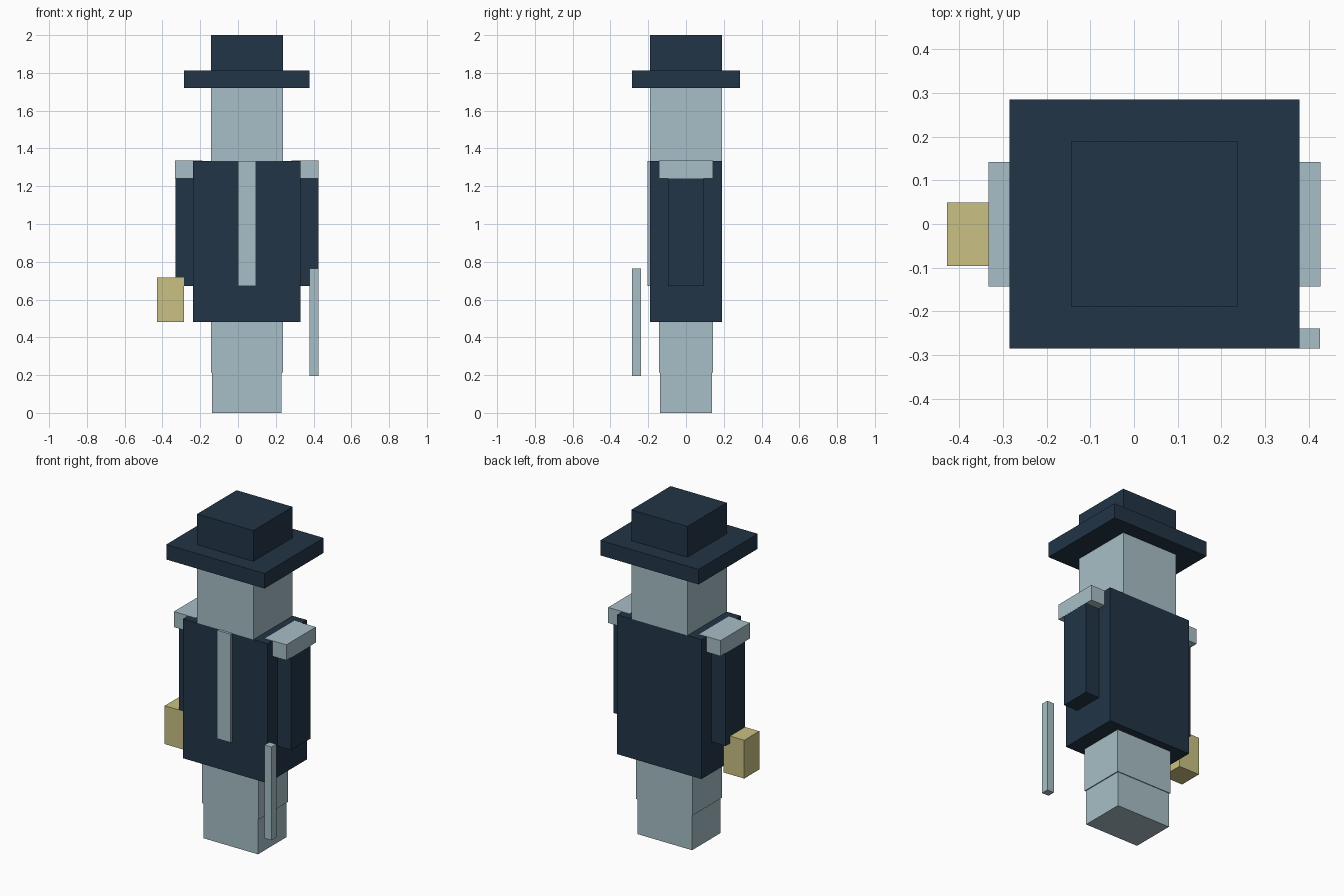
import bpy
import bmesh
from mathutils import Vector

old = bpy.data.objects.get("Cube")
if old:
    bpy.data.objects.remove(old, do_unlink=True)


def material(name, rgb):
    mat = bpy.data.materials.new(name)
    mat.use_nodes = True
    colour = (*rgb, 1)
    mat.diffuse_color = colour
    shader = next(n for n in mat.node_tree.nodes if n.type == "BSDF_PRINCIPLED")
    shader.inputs["Base Color"].default_value = colour
    shader.inputs["Roughness"].default_value = 0.8
    return mat


navy = material("navy cloth", (0.016, 0.035, 0.062))
pale = material("pale blue grey", (0.39, 0.52, 0.57))
straw = material("straw yellow", (0.59, 0.53, 0.23))


def box(name, mat, x, y, z):
    """Flat-sided block spanning the given (low, high) ranges."""
    low, high = (Vector(c) for c in zip(x, y, z))
    size, centre = high - low, (low + high) / 2
    bm = bmesh.new()
    bmesh.ops.create_cube(bm, size=1)
    bmesh.ops.scale(bm, vec=size, verts=bm.verts)
    mesh = bpy.data.meshes.new(name)
    bm.to_mesh(mesh)
    bm.free()
    mesh.materials.append(mat)
    obj = bpy.data.objects.new(name, mesh)
    obj.location = centre
    bpy.context.collection.objects.link(obj)
    return obj


# The figure stands off centre because of the held case
MID = 0.047
HEAD_HALF = 0.19
SHOULDER_Z = 1.334


def centred(name, mat, half_x, half_y, z):
    return box(name, mat, (MID - half_x, MID + half_x), (-half_y, half_y), z)


# Legs and coat
centred("lower_legs", pale, 0.184, 0.137, (0, 0.215))
centred("upper_legs", pale, 0.19, 0.142, (0.215, 0.482))
centred("coat", navy, 0.285, HEAD_HALF, (0.482, SHOULDER_Z))
box("tie", pale, (0, 0.094), (-0.205, -0.188), (0.672, SHOULDER_Z))

# Head and hat
centred("head", pale, HEAD_HALF, HEAD_HALF, (SHOULDER_Z, 1.72))
centred("hat_brim", navy, 0.332, 0.285, (1.72, 1.812))
centred("hat_crown", navy, HEAD_HALF, HEAD_HALF, (1.812, 2))

# Arms with shoulder pads
for side, sign in (("left", 1), ("right", -1)):
    def span(inner, outer):
        return sorted((MID + sign * inner, MID + sign * outer))
    box(side + "_arm", navy, span(0.19, 0.379), (-0.095, 0.093), (0.672, 1.25))
    box(side + "_shoulder", pale, span(0.235, 0.38), (-0.143, 0.142), (1.24, SHOULDER_Z + 0.001))

# Carried things
box("case", straw, (-0.428, -0.287), (-0.096, 0.049), (0.482, 0.716))
box("cane", pale, (0.379, 0.426), (-0.285, -0.239), (0.194, 0.764))
